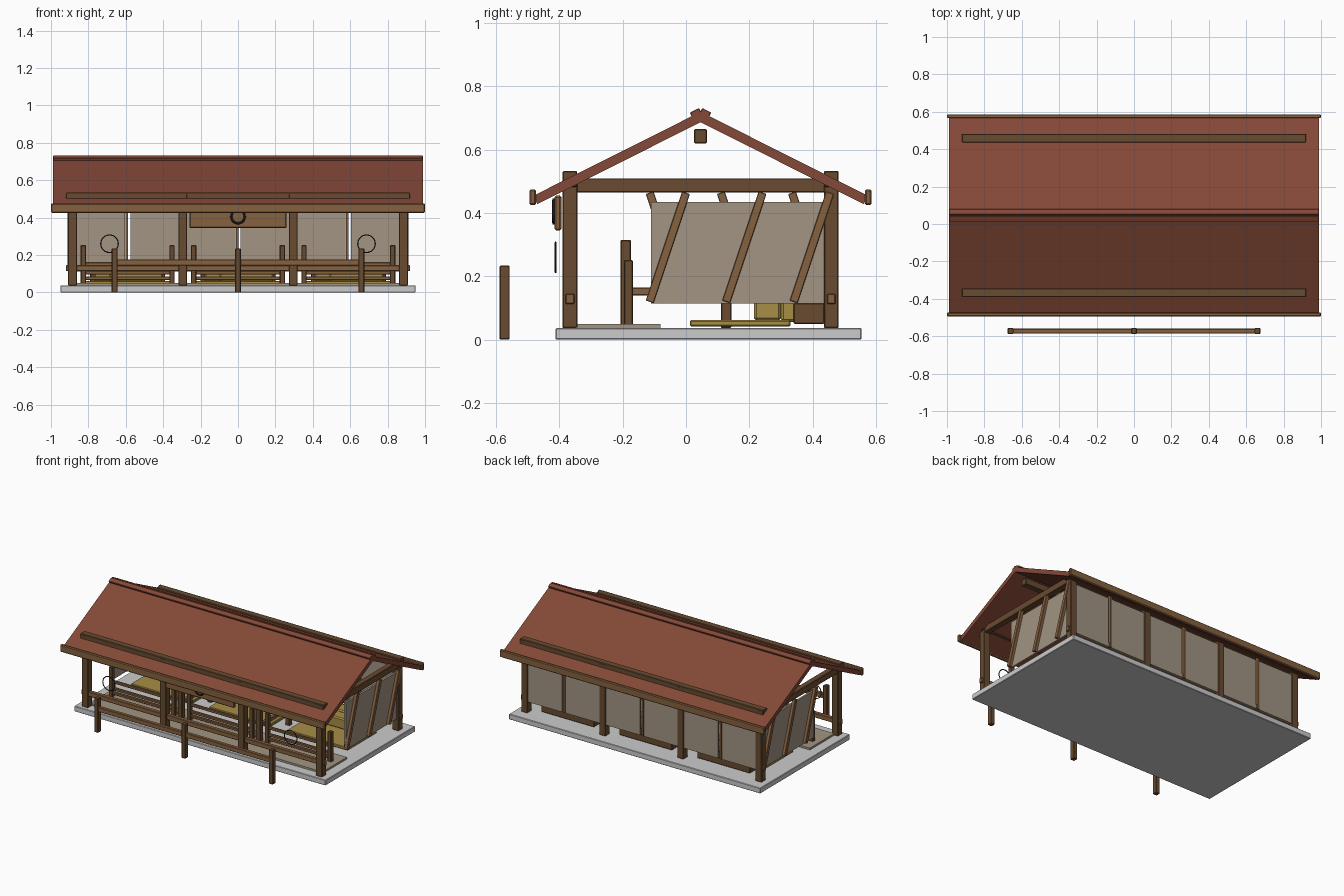
import bpy, math
from mathutils import Matrix, Vector

if "Cube" in bpy.data.objects:
    bpy.data.objects.remove(bpy.data.objects["Cube"])


def material(name, r, g, b):
    m = bpy.data.materials.new(name)
    m.diffuse_color = (r, g, b, 1)
    m.use_nodes = True
    m.node_tree.nodes["Principled BSDF"].inputs["Base Color"].default_value = m.diffuse_color
    return m


DARK = material("dark_wood", 0.14, 0.07, 0.03)
LIGHT = material("light_wood", 0.24, 0.12, 0.05)
TILE = material("roof_red", 0.23, 0.065, 0.038)
CLOTH = material("pale_panel", 0.36, 0.30, 0.23)
HAY = material("hay", 0.39, 0.27, 0.06)
IRON = material("iron", 0.02, 0.02, 0.02)


def finish(name, verts, faces, mat, bevel=0.0):
    me = bpy.data.meshes.new(name)
    me.from_pydata(verts, [], faces)
    ob = bpy.data.objects.new(name, me)
    bpy.context.collection.objects.link(ob)
    if mat:
        me.materials.append(mat)
    if bevel:
        mod = ob.modifiers.new("Bevel", "BEVEL")
        mod.width = bevel
        mod.segments = 1
    return ob


FACES = [(0, 2, 3, 1), (4, 5, 7, 6), (0, 1, 5, 4), (2, 6, 7, 3), (0, 4, 6, 2), (1, 3, 7, 5)]


def box(name, x, y, z, mat, bevel=0.003, tilt=0.0):
    """Box from (min, max) ranges, optionally tilted about its own x axis."""
    c = Vector(((x[0] + x[1]) / 2, (y[0] + y[1]) / 2, (z[0] + z[1]) / 2))
    rot = Matrix.Rotation(tilt, 3, "X")
    verts = [rot @ (Vector((a, b, d)) - c) for d in z for b in y for a in x]
    ob = finish(name, verts, FACES, mat, bevel)
    ob.location = c
    return ob


def around(c, w):
    return (c - w / 2, c + w / 2)


def ring(name, x, y, z, r, t):
    bpy.ops.mesh.primitive_torus_add(major_radius=r, minor_radius=t, major_segments=24,
                                     minor_segments=8, location=(x, y, z),
                                     rotation=(math.pi / 2, 0, 0))
    ob = bpy.context.object
    ob.name = name
    ob.data.materials.append(IRON)
    bpy.ops.object.shade_smooth_by_angle()


# stone base and front walkway
box("base_slab", (-0.95, 0.95), (-0.412, 0.555), (0, 0.037), None)
box("walkway", (-0.88, 0.88), (-0.345, -0.08), (0.035, 0.05), CLOTH, 0)

# main frame: posts, cross ties, wall plates and low rails
POSTS = (-0.885, -0.295, 0.295, 0.885)
for x in POSTS:
    for y in (-0.367, 0.459):
        box("main_post", around(x, 0.047), around(y, 0.047), (0.037, 0.525), DARK)
    box("cross_tie", around(x, 0.04), (-0.36, 0.455), (0.465, 0.51), DARK)
for y in (-0.367, 0.459):
    box("wall_plate", (-0.92, 0.92), around(y, 0.046), (0.482, 0.533), DARK)
    box("low_rail", (-0.92, 0.92), around(y, 0.028), (0.113, 0.145), LIGHT)
box("ridge_beam", (-0.92, 0.92), (0.026, 0.066), (0.62, 0.665), DARK)

# roof slopes, ridge cap and eave boards
slope = math.atan2(0.265, 0.525)
for s in (-1, 1):
    prof = [(0.046, 0.72), (0.046 + s * 0.528, 0.455), (0.046 + s * 0.516, 0.428), (0.046, 0.687)]
    verts = [(x, y, z) for x in (-0.988, 0.988) for y, z in prof]
    faces = [(0, 1, 2, 3), (7, 6, 5, 4)] + [(i, i + 4, (i + 1) % 4 + 4, (i + 1) % 4) for i in range(4)]
    if s > 0:
        faces = [f[::-1] for f in faces]
    finish("roof_slope", verts, [f[::-1] for f in faces], TILE)
    box("ridge_cap", (-0.988, 0.988), around(0.046 + s * 0.015, 0.032), around(0.716, 0.02),
        TILE, 0.002, -s * slope)
    box("eave_board", (-1, 1), around(0.046 + s * 0.53, 0.021), (0.425, 0.475), LIGHT, 0.005)

# back wall panels with a batten in each bay
for bay in (-0.59, 0, 0.59):
    box("back_panel", (bay - 0.275, bay - 0.014), (0.464, 0.476), (0.112, 0.455), CLOTH, 0)
    box("back_panel", (bay + 0.014, bay + 0.275), (0.464, 0.476), (0.112, 0.455), CLOTH, 0)
    box("back_batten", around(bay - 0.005, 0.014), (0.458, 0.48), (0.112, 0.48), LIGHT, 0)

# side walls with slanted braces, leaning opposite ways
for s in (-1, 1):
    box("side_panel", around(s * 0.885, 0.014), (-0.11, 0.44), (0.115, 0.435), CLOTH, 0)
    ends = (-0.115, 0.127, 0.34) if s > 0 else (0.0, 0.225, 0.45)
    for y in ends:
        dy = 0.115 * s
        length = math.hypot(dy, 0.345)
        box("side_brace", around(s * 0.9, 0.024), around(y + dy / 2, 0.026),
            around(0.292, length), LIGHT, 0.002, -math.atan2(dy, 0.345))

# stall dividers
for x in (-0.295, 0.295):
    box("divider_front_post", around(x, 0.035), (-0.207, -0.174), (0.045, 0.315), DARK)
    box("divider_back_post", around(x, 0.033), (0.11, 0.143), (0.037, 0.315), DARK)
    box("divider_rail", around(x, 0.025), (-0.18, 0.45), (0.14, 0.165), LIGHT)

# stall fittings: gate, straw bed, manger and hay
for bay in (-0.59, 0, 0.59):
    for s in (-1, 1):
        box("gate_post", around(bay + s * 0.237, 0.028), (-0.196, -0.168), (0.045, 0.252), DARK)
    for z in (0.075, 0.105, 0.152):
        box("gate_rail", (bay - 0.237, bay + 0.237), around(-0.182, 0.018), around(z, 0.018), LIGHT)
    box("straw_bed", (bay - 0.23, bay + 0.23), (0.012, 0.33), (0.042, 0.062), HAY, 0.004)
    box("manger", (bay - 0.2, bay + 0.2), (0.34, 0.437), (0.05, 0.115), DARK)
    box("hay_bale", (bay - 0.1, bay + 0.19), (0.215, 0.3), (0.06, 0.135), HAY, 0.008)
    box("hay_fill", (bay - 0.18, bay + 0.18), (0.3, 0.39), (0.056, 0.14), HAY, 0.008)

# hitching rail
for x in (-0.66, 0, 0.66):
    box("hitch_post", around(x, 0.03), (-0.589, -0.557), (0, 0.234), DARK)
box("hitch_rail", (-0.675, 0.675), (-0.585, -0.56), (0.143, 0.175), LIGHT)

# front board and iron rings
box("front_board", (-0.26, 0.26), (-0.415, -0.394), (0.345, 0.455), LIGHT, 0.005)
ring("board_ring", 0, -0.417, 0.405, 0.036, 0.006)
for x in (-0.687, 0.687):
    ring("hanging_ring", x, -0.412, 0.26, 0.047, 0.003)
